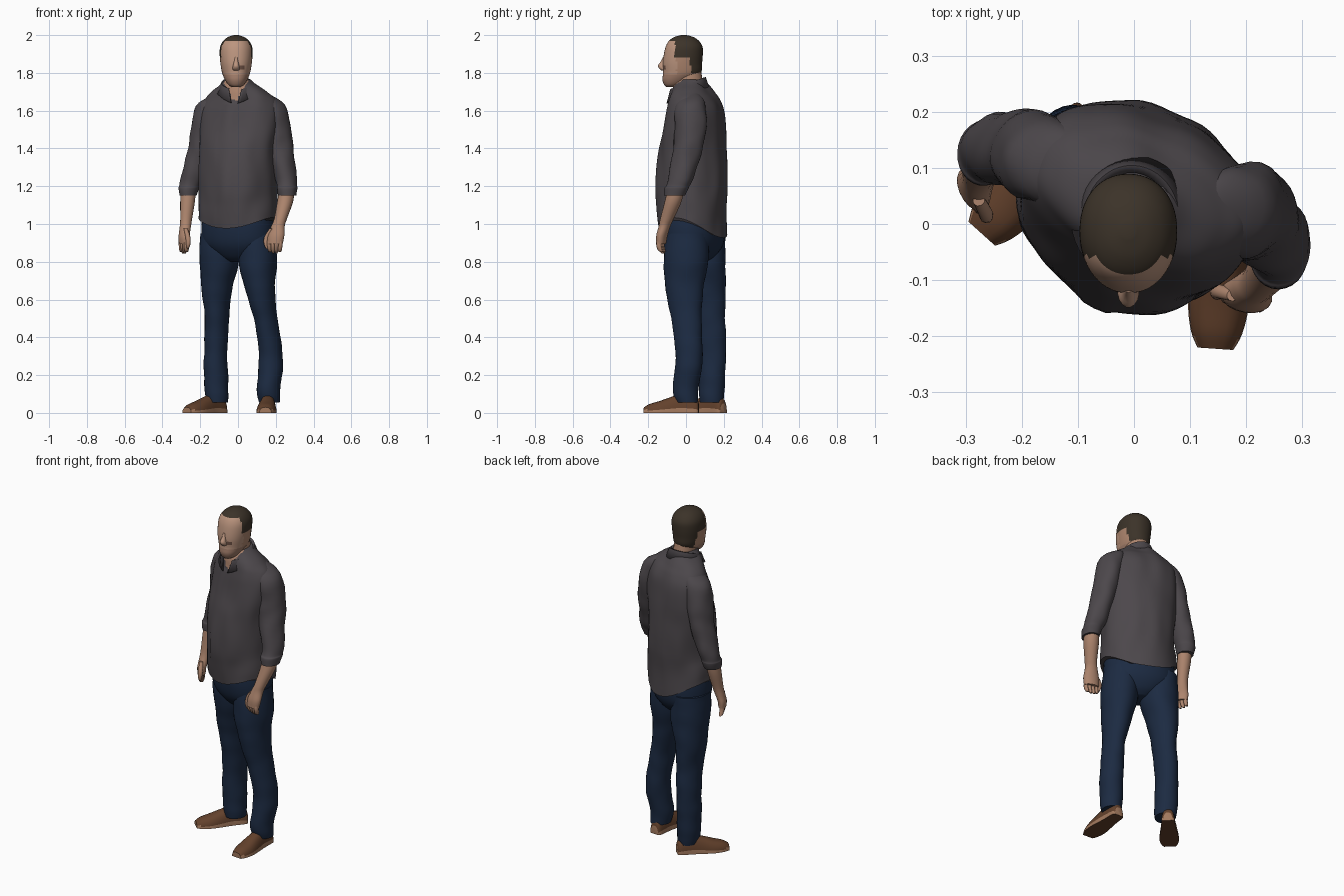
import bpy, bmesh, math
from mathutils import Vector, noise


def material(name, r, g, b):
    m = bpy.data.materials.new(name)
    m.diffuse_color = (r, g, b, 1)
    return m


SHIRT = material("charcoal shirt", 0.072, 0.063, 0.070)
DENIM = material("navy denim", 0.0115, 0.0235, 0.054)
SKIN = material("skin", 0.42, 0.235, 0.155)
FACE = material("light face skin", 0.50, 0.30, 0.21)
STUBBLE = material("stubble skin", 0.35, 0.20, 0.14)
SMUDGE = material("dark face patch", 0.16, 0.085, 0.06)
HAIR = material("dark brown hair", 0.045, 0.033, 0.022)
LEATHER = material("brown leather", 0.125, 0.053, 0.025)
WELT = material("tan welt", 0.36, 0.19, 0.11)


def smooth_path(ctrl, steps):
    """Catmull-Rom interpolation of tuples."""
    out = []
    for i in range(len(ctrl) - 1):
        p0, p1 = ctrl[max(i - 1, 0)], ctrl[i]
        p2, p3 = ctrl[i + 1], ctrl[min(i + 2, len(ctrl) - 1)]
        for s in range(steps):
            t = s / steps
            out.append(tuple(0.5 * (2 * b + (c - a) * t + (2 * a - 5 * b + 4 * c - d) * t * t
                                    + (3 * b - a - 3 * c + d) * t ** 3)
                             for a, b, c, d in zip(p0, p1, p2, p3)))
    return out + [ctrl[-1]]


def skin_rings(name, rings, mats, rule=None, angle=50):
    """Bridge closed rings of points into a capped solid."""
    bm = bmesh.new()
    vs = [[bm.verts.new(p) for p in r] for r in rings]
    n = len(vs[0])
    for a, b in zip(vs, vs[1:]):
        for j in range(n):
            bm.faces.new((a[j], a[(j + 1) % n], b[(j + 1) % n], b[j]))
    bm.faces.new(vs[0])
    bm.faces.new(vs[-1])
    bmesh.ops.recalc_face_normals(bm, faces=bm.faces)
    if rule:
        for f in bm.faces:
            f.material_index = rule(f.calc_center_median(), f.normal)
    return finish(name, bm, mats, angle)


def finish(name, bm, mats, angle=50):
    me = bpy.data.meshes.new(name)
    bm.to_mesh(me)
    bm.free()
    for m in mats:
        me.materials.append(m)
    ob = bpy.data.objects.new(name, me)
    bpy.context.collection.objects.link(ob)
    bpy.ops.object.select_all(action='DESELECT')
    ob.select_set(True)
    bpy.context.view_layer.objects.active = ob
    bpy.ops.object.shade_smooth_by_angle(angle=math.radians(angle))
    return ob


def loft(name, ctrl, mats, yaw=0, n=24, steps=5, p=2.0, fold=0, freq=(9, 9, 5), rule=None, warp=None):
    """Loft horizontal superellipses given as (x, y, z, half width, half depth)."""
    rot = math.radians(yaw)
    rings = []
    for x, y, z, a, b in smooth_path(ctrl, steps):
        ring = []
        for j in range(n):
            t = 2 * math.pi * j / n
            c, s = math.cos(t), math.sin(t)
            u, v = a * spow(c, p), b * spow(s, p)
            q = Vector((x + u * math.cos(rot) - v * math.sin(rot),
                        y + u * math.sin(rot) + v * math.cos(rot), z))
            if fold:
                k = noise.noise(Vector((q.x * freq[0], q.y * freq[1], q.z * freq[2])))
                q += (q - Vector((x, y, z))).normalized() * fold * k
            if warp:
                q = warp(q, c, s)
            ring.append(q)
        rings.append(ring)
    return skin_rings(name, rings, mats, rule)


def spow(v, p):
    return math.copysign(abs(v) ** (2 / p), v)


# Shirt body: curved hem, button placket ridge and open neck
def shirt_warp(q, c, s):
    w = max(0, min(1, 1 - (q.z - 0.96) / 0.2))
    q.z += w * (0.08 * c * c - 0.025 * s - .008)
    if s < -0.995 and q.z < 1.64:
        q.y -= 0.005
    return q


loft("shirt_body", [(0, .035, .96, .213, .172), (0, .032, 1.08, .208, .178), (0, .03, 1.2, .203, .183),
                    (.002, .036, 1.38, .207, .171), (.008, .046, 1.5, .215, .155), (.01, .05, 1.6, .214, .137),
                    (.01, .046, 1.66, .192, .117), (.003, .036, 1.70, .150, .1),
                    (0, .027, 1.74, .095, .083), (0, .022, 1.765, .068, .075)],
     [SHIRT, SKIN], yaw=-22, n=72, steps=7, p=2.15, fold=.011, freq=(11, 11, 5), warp=shirt_warp,
     rule=lambda c, n: int(c.y < -.02 and c.z > 1.645 and abs(c.x + .015) < (c.z - 1.64) * .6))

# Collar: folded band, open at the front
bm = bmesh.new()
prev = None
for i in range(41):
    t = i / 40
    row = []
    for rx, ry, gap, drop in ((.072, .084, 30, 0), (.082, .092, 24, -.004), (.103, .107, 9, .045)):
        a = math.radians(-98 + gap + t * (360 - 2 * gap))
        tip = .022 * max(0, abs(2 * t - 1) - .75) / .25 if drop > 0 else 0
        row.append(bm.verts.new((-.004 + rx * math.cos(a), .01 + ry * math.sin(a),
                                 1.737 + .032 * math.sin(a) - drop - tip)))
    if prev:
        for k in range(2):
            bm.faces.new((prev[k], row[k], row[k + 1], prev[k + 1]))
    prev = row
collar = finish("collar", bm, [SHIRT])
thick = collar.modifiers.new("thickness", 'SOLIDIFY')
thick.thickness = .006

# Sleeves with rolled cuffs
SLEEVES = {
    "right_sleeve": [(-.10, .10, 1.69, .03, .04), (-.155, .11, 1.625, .066, .074), (-.18, .122, 1.5, .070, .077),
                     (-.197, .13, 1.4, .067, .072), (-.238, .132, 1.26, .060, .063), (-.255, .128, 1.205, .055, .058),
                     (-.26, .126, 1.19, .055, .060), (-.265, .122, 1.15, .046, .052)],
    "left_sleeve": [(.11, .02, 1.70, .03, .04), (.18, .022, 1.63, .066, .082), (.208, .022, 1.5, .073, .084),
                    (.222, .01, 1.4, .070, .080), (.25, -.022, 1.26, .060, .067), (.258, -.042, 1.205, .056, .060),
                    (.261, -.05, 1.19, .056, .062), (.262, -.056, 1.15, .049, .056)]}
for name, ctrl in SLEEVES.items():
    loft(name, ctrl, [SHIRT], yaw=-15, n=28, fold=.009, freq=(14, 14, 11))


# Forearms and hands: knuckle row runs along the yaw direction, thumb at thumb_side
def arm(side, ctrl, yaw, thumb_side):
    loft(side + "_forearm", ctrl, [SKIN], yaw=yaw, n=18)
    x, y = ctrl[-1][:2]
    d = Vector((math.cos(math.radians(yaw)), math.sin(math.radians(yaw)), 0))
    for i in range(4):
        o = d * (i - 1.5) * .0205
        tip = .842 + .006 * abs(i - 1.5)
        loft(f"{side}_finger_{i + 1}", [(x + o.x, y + o.y, .93, .010, .013), (x + o.x, y + o.y - .004, .89, .0115, .014),
                                        (x + o.x * .9, y + o.y + .004, .86, .010, .012),
                                        (x + o.x * .85, y + o.y + .012, tip, .005, .006)], [SKIN], yaw=yaw, n=10, steps=3)
    o = d * thumb_side
    loft(side + "_thumb", [(x + o.x * .02, y + o.y * .02, .975, .010, .011), (x + o.x * .045, y + o.y * .045, .93, .014, .013),
                           (x + o.x * .048, y + o.y * .048 - .005, .89, .011, .011),
                           (x + o.x * .042, y + o.y * .042 - .006, .868, .004, .004)], [SKIN], yaw=yaw, n=10, steps=3)


arm("left", [(.26, -.05, 1.2, .04, .044), (.25, -.068, 1.12, .042, .045), (.226, -.1, 1.03, .034, .036),
             (.212, -.113, .99, .036, .031), (.201, -.127, .94, .046, .029), (.195, -.132, .895, .043, .025)], -15, -1)
arm("right", [(-.262, .122, 1.2, .039, .04), (-.267, .11, 1.12, .038, .039), (-.275, .088, 1.02, .03, .031),
              (-.281, .074, .97, .034, .028), (-.286, .062, .93, .042, .025), (-.286, .06, .895, .04, .022)], -62, 1)

# Jeans: seat and two legs
loft("jeans_seat", [(.003, .047, .80, .05, .06), (.002, .047, .83, .12, .10), (0, .045, .89, .186, .138),
                    (0, .042, .97, .198, .152), (0, .04, 1.06, .19, .15)], [DENIM], yaw=-25, n=36, p=2.2)
LEGS = {
    "left_leg": [(.098, .008, .95, .098, .115), (.104, .0, .8, .100, .119), (.117, -.008, .65, .079, .100),
                 (.146, .002, .5, .061, .083), (.167, .014, .38, .062, .074), (.173, .015, .27, .064, .071),
                 (.167, .0, .17, .062, .070), (.163, -.002, .1, .061, .067), (.163, .004, .055, .055, .06)],
    "right_leg": [(-.1, .092, .95, .1, .115), (-.1, .097, .8, .102, .114), (-.111, .112, .65, .079, .098),
                  (-.113, .125, .5, .062, .084), (-.115, .135, .38, .062, .077), (-.117, .138, .27, .063, .074),
                  (-.116, .135, .17, .062, .070), (-.113, .133, .1, .061, .068), (-.112, .136, .055, .055, .062)]}
for name, ctrl in LEGS.items():
    loft(name, ctrl, [DENIM], yaw=-12, n=28, steps=6, fold=.006, freq=(9, 9, 11))


# Shoes: flat-bottomed sections run from heel to toe
def shoe(name, heel, toe):
    heel, toe = Vector((*heel, 0)), Vector((*toe, 0))
    along = (toe - heel).normalized()
    across = Vector((-along.y, along.x, 0))
    rings = []
    for d, w, h in smooth_path([(0, .026, .05), (.015, .036, .08), (.09, .041, .1), (.15, .049, .083),
                                (.21, .054, .062), (.26, .046, .047), (.29, .032, .03)], 4):
        ring = []
        for j in range(24):
            t = 2 * math.pi * j / 24
            ring.append(heel + along * d + across * (w * spow(math.cos(t), 2.6))
                        + Vector((0, 0, max(0, h * spow(math.sin(t), 2.0)))))
        rings.append(ring)
    skin_rings(name, rings, [LEATHER, WELT], lambda c, n: int(c.z < .016 and n.z > -.5))


shoe("left_shoe", (.165, .067), (.145, -.222))
shoe("right_shoe", (-.077, .198), (-.270, -.016))


# Head: hair cap, light face, stubble and a dark patch coloured by position
def head_rule(c, n):
    back_edge = -.058 if c.z > 1.885 else (.015 if c.z > 1.84 else .03)
    if c.z > 1.968 or (c.y > back_edge and c.z > 1.785):
        return 1
    if (c.x - .024) ** 2 + (c.z - 1.83) ** 2 < .00016 and c.y < -.06:
        return 4
    if c.z < 1.79 and c.y < 0:
        return 2
    return 3 if c.y < -.05 else 0


loft("head", [(-.01, -.075, 1.725, .022, .028), (-.01, -.066, 1.738, .042, .05), (-.01, -.045, 1.765, .060, .08),
              (-.01, -.021, 1.80, .074, .1), (-.01, -.019, 1.85, .083, .104), (-.01, -.014, 1.90, .087, .103),
              (-.01, -.01, 1.94, .084, .097), (-.01, -.011, 1.97, .068, .079), (-.01, -.011, 1.99, .042, .05),
              (-.01, -.011, 2.0, .012, .014)],
     [SKIN, HAIR, STUBBLE, FACE, SMUDGE], n=56, steps=5, p=2.15, rule=head_rule)
loft("neck", [(0, .03, 1.62, .07, .08), (0, .018, 1.70, .064, .080), (-.005, .012, 1.76, .062, .076),
              (-.008, .008, 1.82, .06, .07)], [SKIN], n=28)
loft("nose", [(-.01, -.116, 1.885, .006, .006), (-.01, -.121, 1.86, .011, .013), (-.01, -.127, 1.838, .017, .022),
              (-.01, -.122, 1.82, .019, .018), (-.01, -.118, 1.812, .010, .010)], [FACE], n=14, steps=3)
